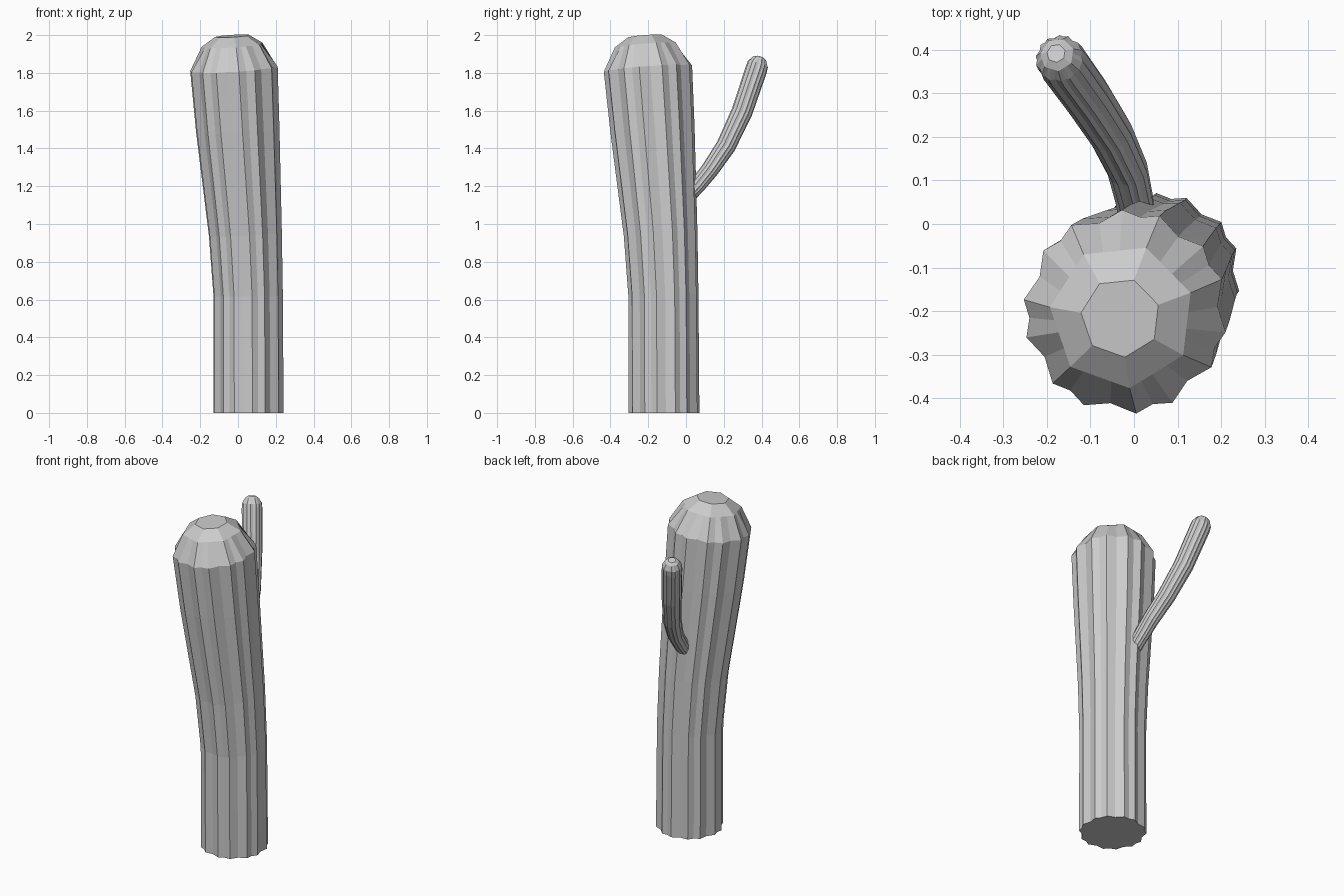
import bpy, bmesh
from math import radians, cos, sin, tau
from mathutils import Vector

if "Cube" in bpy.data.objects:
    bpy.data.objects.remove(bpy.data.objects["Cube"], do_unlink=True)

grey = bpy.data.materials.new("plain grey")
grey.use_nodes = True
colour = (0.6, 0.6, 0.6, 1)
grey.diffuse_color = colour
grey.node_tree.nodes["Principled BSDF"].inputs["Base Color"].default_value = colour

SIDES = 7
START = radians(-84)
STEP = tau / SIDES
# Ridges and grooves of one seventh: angle, share of the radius
RIBS = [(0, 1.0), (radians(10.5), 0.94), (radians(21.4), 1.0), (radians(36), 0.905)]


def rib_profile():
    return [(START + k * STEP + a, r) for k in range(SIDES) for a, r in RIBS]


def dome_profile(radius):
    """Points of the ribbed ring moved onto a seven-sided outline."""
    return [(START + k * STEP + a, radius * cos(STEP / 2) / cos(a - STEP / 2))
            for k in range(SIDES) for a, _ in RIBS]


def ribbed_stem(name, path, radii, flat_base=False):
    """Ribbed tube along a path, closed by a faceted dome."""
    path = [Vector(p) for p in path]
    last = len(path) - 1
    bm = bmesh.new()

    def ring(centre, normal, radius, profile):
        turn = Vector((0, 0, 1)).rotation_difference(normal)
        return [bm.verts.new(centre + turn @ Vector((cos(a), sin(a), 0)) * radius * r)
                for a, r in profile]

    def bridge(low, high):
        n = len(low)
        for i in range(n):
            j = (i + 1) % n
            bm.faces.new((low[i], low[j], high[j], high[i]))

    # Ribbed body
    rings = []
    for i, (p, r) in enumerate(zip(path, radii)):
        normal = (path[min(i + 1, last)] - path[max(i - 1, 0)]).normalized()
        if flat_base and i == 0:
            normal = Vector((0, 0, 1))
        rings.append(ring(p, normal, r, rib_profile()))

    # Domed cap
    top, r = path[-1], radii[-1]
    rings.append(ring(top + normal * r * 0.53, normal, r, dome_profile(0.71)))
    for low, high in zip(rings, rings[1:]):
        bridge(low, high)
    crown = ring(top + normal * r * 0.74, normal, r,
                 [(START + k * STEP, 0.39) for k in range(SIDES)])
    shoulder = rings[-1]
    for k in range(SIDES):
        n = (k + 1) % SIDES
        edge = [shoulder[(4 * k + s) % len(shoulder)] for s in range(5)]
        bm.faces.new(edge + [crown[n], crown[k]])
    bm.faces.new(crown)
    bm.faces.new(rings[0][::-1])

    bmesh.ops.recalc_face_normals(bm, faces=bm.faces)
    mesh = bpy.data.meshes.new(name)
    bm.to_mesh(mesh)
    bm.free()
    mesh.materials.append(grey)
    obj = bpy.data.objects.new(name, mesh)
    bpy.context.collection.objects.link(obj)
    return obj


# Leaning trunk
ribbed_stem("cactus_trunk",
            [(0.057, -0.117, 0), (0.055, -0.12, 0.62), (0.04, -0.135, 0.95),
             (0, -0.178, 1.5), (-0.02, -0.202, 1.822)],
            [0.188, 0.186, 0.196, 0.224, 0.235], flat_base=True)

# Rear arm, curving up from the trunk
ribbed_stem("cactus_arm",
            [(0.01, 0, 1.14), (0, 0.06, 1.205), (-0.015, 0.125, 1.285),
             (-0.055, 0.21, 1.41), (-0.11, 0.295, 1.59), (-0.165, 0.371, 1.815), (-0.171, 0.38, 1.845)],
            [0.042, 0.044, 0.047, 0.052, 0.056, 0.058, 0.056])
